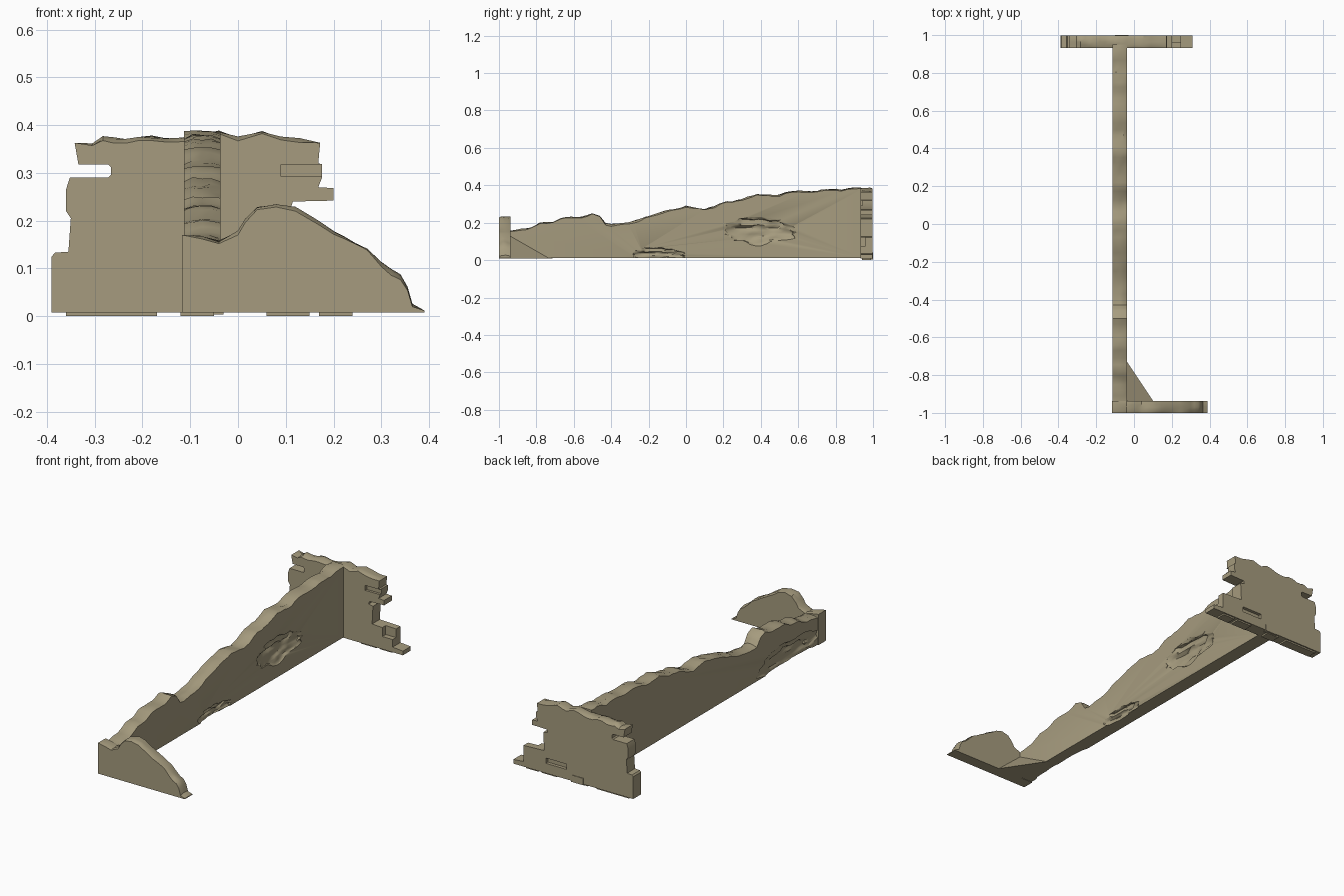
import bpy, bmesh, math, random
from mathutils import Vector, noise

random.seed(4)
if "Cube" in bpy.data.objects:
    bpy.data.objects.remove(bpy.data.objects["Cube"], do_unlink=True)

# Weathered tan stone
TAN = (0.38, 0.33, 0.21, 1)
stone = bpy.data.materials.new("tan stone")
stone.use_nodes = True
stone.diffuse_color = TAN
stone.node_tree.nodes["Principled BSDF"].inputs["Base Color"].default_value = TAN
stone.node_tree.nodes["Principled BSDF"].inputs["Roughness"].default_value = 0.9


def finish(name, bm):
    bmesh.ops.recalc_face_normals(bm, faces=bm.faces)
    mesh = bpy.data.meshes.new(name)
    bm.to_mesh(mesh)
    bm.free()
    obj = bpy.data.objects.new(name, mesh)
    bpy.context.collection.objects.link(obj)
    mesh.materials.append(stone)
    return obj


def box(name, lo, hi):
    bm = bmesh.new()
    bmesh.ops.create_cube(bm, size=1)
    for v in bm.verts:
        v.co = [a + (b - a) * (c + 0.5) for a, b, c in zip(lo, hi, v.co)]
    return finish(name, bm)


def roughen(points, step=0.03, amount=0.004):
    """Subdivide a broken edge and make it slightly uneven."""
    out = []
    for a, b in zip(points, points[1:]):
        n = max(1, round(math.dist(a, b) / step))
        for i in range(n):
            t = i / n
            wob = random.uniform(-amount, amount) if i else 0
            out.append((a[0] + (b[0] - a[0]) * t, a[1] + (b[1] - a[1]) * t + wob))
    return out + [points[-1]]


def wall(name, broken, rest, place, t0, t1, layers=4, amount=0.008):
    """Thick slab whose broken top edge varies across its thickness."""
    top = roughen(broken)
    outline = top + rest
    bm = bmesh.new()
    rings = []
    for k in range(layers + 1):
        s = k / layers
        edge_drop = 0.006 if k in (0, layers) else 0
        ring = []
        for i, (u, z) in enumerate(outline):
            if 0 < i < len(top) - 1:
                z += amount * noise.noise(Vector((u * 14, s * 2.5, 3))) - edge_drop
            ring.append(bm.verts.new(place(u, t0 + (t1 - t0) * s, max(z, 0.008))))
        rings.append(ring)
    n = len(outline)
    for a, b in zip(rings, rings[1:]):
        for i in range(n):
            j = (i + 1) % n
            bm.faces.new((a[i], a[j], b[j], b[i]))
    bm.faces.new(rings[0])
    bm.faces.new(rings[-1])
    return finish(name, bm)


def cut(target, cutter):
    """Subtract a cutter, then discard it."""
    cutter.hide_render = True
    mod = target.modifiers.new("cut", 'BOOLEAN')
    mod.operation = 'DIFFERENCE'
    mod.solver = 'EXACT'
    mod.object = cutter
    bpy.context.view_layer.update()
    graph = bpy.context.evaluated_depsgraph_get()
    mesh = bpy.data.meshes.new_from_object(target.evaluated_get(graph))
    target.modifiers.clear()
    target.data = mesh
    bpy.data.objects.remove(cutter, do_unlink=True)


def erosion(centre, radii):
    """Lumpy ellipsoid for worn hollows."""
    bm = bmesh.new()
    bmesh.ops.create_icosphere(bm, subdivisions=4, radius=1)
    for v in bm.verts:
        lump = 1 + 0.3 * noise.noise(Vector((v.co.x, v.co.y * 3.5, v.co.z * 4)))
        v.co = Vector(centre) + Vector(c * r * lump for c, r in zip(v.co, radii))
    return finish("erosion_cutter", bm)


# Long wall, rising towards the back
long_top = [(-.97, .155), (-.85, .17), (-.78, .2), (-.71, .205), (-.67, .225), (-.56, .23),
            (-.5, .25), (-.46, .235), (-.43, .195), (-.4, .19), (-.25, .215), (-.18, .24),
            (-.07, .272), (0, .288), (.1, .272), (.15, .285), (.22, .315), (.3, .325),
            (.38, .352), (.5, .348), (.57, .368), (.7, .368), (.75, .378), (.83, .372),
            (.9, .39), (.95, .385)]
long_wall = wall("long_wall", long_top, [(.95, .01), (-.97, .01)],
                 lambda u, t, z: (t, u, z), -.113, -.037)
for centre, radii in [((-.02, .4, .16), (.04, .21, .08)),
                      ((-.02, -.14, .03), (.035, .16, .045)),
                      ((-.127, -.7, .05), (.035, .27, .075))]:
    cut(long_wall, erosion(centre, radii))

# Low front wall, crumbling down to one side
front_top = [(-.117, .17), (-.075, .168), (-.04, .158), (0, .176), (.015, .2), (.04, .226),
             (.08, .235), (.12, .227), (.17, .197), (.2, .178), (.27, .143), (.3, .112),
             (.34, .085), (.355, .06), (.365, .025), (.39, .012)]
front_wall = wall("front_wall", front_top, [(.39, .008), (-.117, .008)],
                  lambda u, t, z: (u, t, z), -1, -.938)

# Back wall with toothed brick ends
back_top = [(-.342, .363), (-.305, .362), (-.283, .374), (-.235, .368), (-.18, .376),
            (-.1, .374), (-.04, .388), (0, .373), (.05, .386), (.09, .376), (.13, .37), (.172, .363)]
back_ends = [(.168, .32), (.176, .318), (.176, .29), (.168, .27), (.2, .268), (.2, .242),
             (.115, .24), (.11, .225), (.135, .22), (.13, .125), (.25, .12), (.25, .035),
             (.31, .03), (.31, .008), (-.39, .008), (-.39, .125), (-.383, .133), (-.355, .135),
             (-.35, .205), (-.36, .22), (-.36, .265), (-.352, .29), (-.272, .29),
             (-.266, .296), (-.266, .312), (-.272, .318), (-.334, .318)]
back_wall = wall("back_wall", back_top, back_ends, lambda u, t, z: (u, t, z), .932, .997)

# Missing bricks
for lo, hi in [((.09, .92, .292), (.19, .945, .318)),
               ((0, .98, .06), (.12, 1.02, .088)),
               ((.19, .92, .075), (.27, .96, .13))]:
    cut(back_wall, box("brick_cutter", lo, hi))

# Protruding bricks along the foot of the back wall
for i, (a, b) in enumerate([(-.36, -.17), (-.12, -.05), (.06, .15), (.17, .24)]):
    box(f"foot_brick_{i + 1}", (a, .94, 0), (b, .99, .012))
box("foot_block", (-.1, .98, .004), (-.03, 1, .04))

# Triangular buttress in the front corner
bm = bmesh.new()
corner = [bm.verts.new(p) for p in [(-.05, -.95, .008), (.11, -.95, .008),
                                    (-.05, -.71, .008), (-.05, -.95, .145)]]
for ids in [(0, 1, 2), (0, 1, 3), (1, 2, 3), (0, 2, 3)]:
    bm.faces.new([corner[i] for i in ids])
finish("corner_buttress", bm)

# Smooth worn stone, keep crisp edges
for obj in bpy.context.view_layer.objects:
    obj.select_set(obj.type == 'MESH' and "wall" in obj.name)
bpy.context.view_layer.objects.active = long_wall
bpy.ops.object.shade_smooth_by_angle(angle=math.radians(35))
